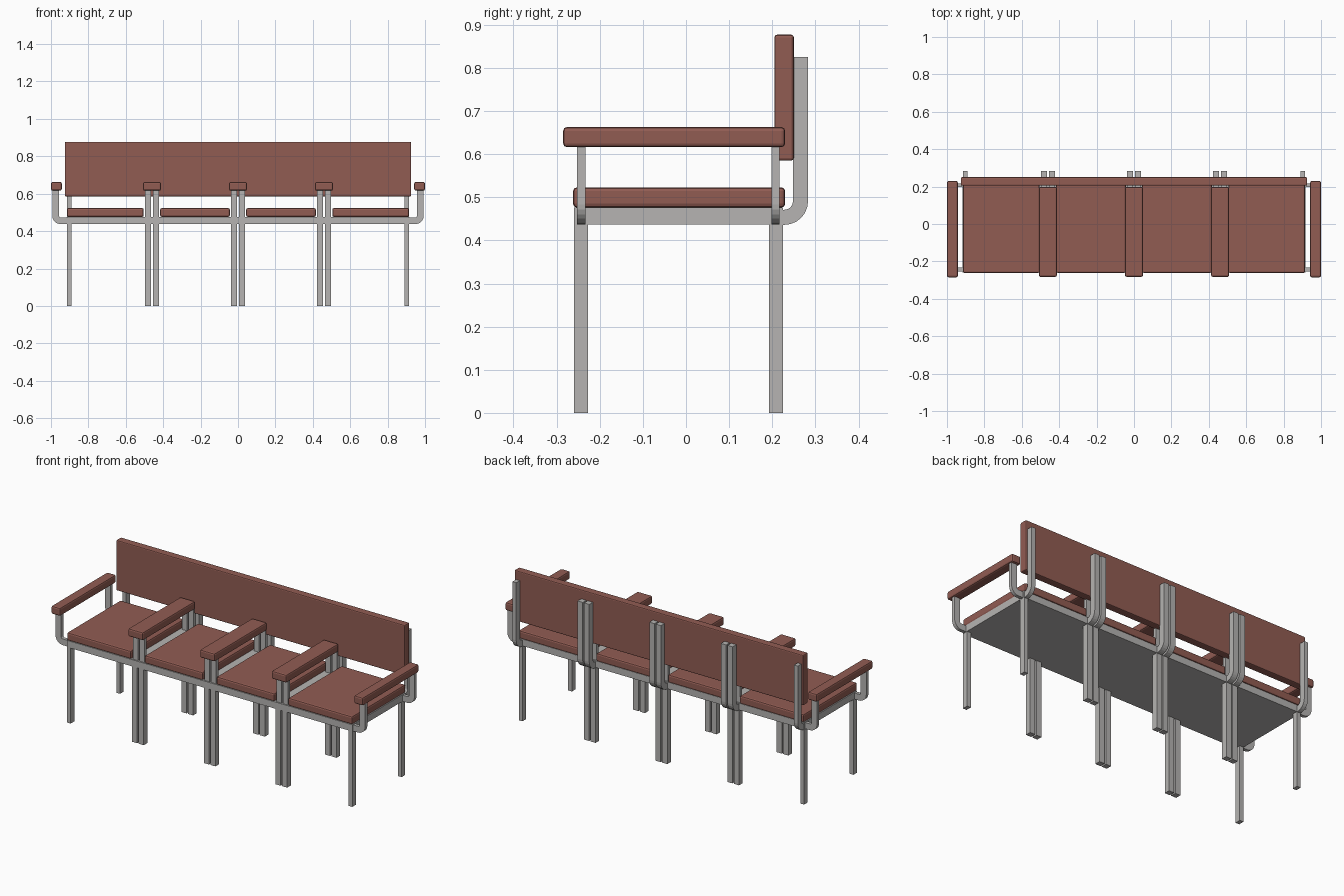
import bpy, bmesh, math

if "Cube" in bpy.data.objects:
    bpy.data.objects.remove(bpy.data.objects["Cube"])


def material(name, color):
    m = bpy.data.materials.new(name)
    m.diffuse_color = (*color, 1)
    m.use_nodes = True
    m.node_tree.nodes["Principled BSDF"].inputs["Base Color"].default_value = m.diffuse_color
    return m


WOOD = material("red brown wood", (0.285, 0.107, 0.086))
METAL = material("grey metal", (0.465, 0.455, 0.445))


def finish(name, bm, mat, bevel=0.0):
    bmesh.ops.recalc_face_normals(bm, faces=bm.faces)
    me = bpy.data.meshes.new(name)
    bm.to_mesh(me)
    bm.free()
    me.materials.append(mat)
    ob = bpy.data.objects.new(name, me)
    bpy.context.collection.objects.link(ob)
    if bevel:
        mod = ob.modifiers.new("rounded edges", 'BEVEL')
        mod.width = bevel
        mod.segments = 2
    return ob


def box(name, x, y, z, mat, bevel=0.0):
    """Box from (min, max) ranges."""
    bm = bmesh.new()
    bmesh.ops.create_cube(bm, size=1)
    for v in bm.verts:
        v.co = [lo + (c + 0.5) * (hi - lo) for c, (lo, hi) in zip(v.co, (x, y, z))]
    return finish(name, bm, mat, bevel)


def bent_bar(name, u0, u1, z0, z1, t, r, place, depth):
    """L-shaped bar with a rounded bend, extruded over the depth range."""
    arc = [-math.pi / 2 + math.pi / 2 * i / 6 for i in range(7)]
    cu, cz = u1 - r, z0 + r
    pts = [(u0, z0)]
    pts += [(cu + r * math.cos(a), cz + r * math.sin(a)) for a in arc]
    pts += [(u1, z1), (u1 - t, z1)]
    pts += [(cu + (r - t) * math.cos(a), cz + (r - t) * math.sin(a)) for a in reversed(arc)]
    pts += [(u0, z0 + t)]
    bm = bmesh.new()
    a, b = ([bm.verts.new(place(u, z, d)) for u, z in pts] for d in depth)
    bm.faces.new(a)
    bm.faces.new(b)
    for i in range(len(pts)):
        j = (i + 1) % len(pts)
        bm.faces.new((a[i], a[j], b[j], b[i]))
    return finish(name, bm, METAL)


LEG_Y = {"front": (-0.26, -0.227), "back": (0.192, 0.225)}
POST_Y = {"front": (-0.253, -0.233), "back": (0.198, 0.217)}
DIVIDERS = (-0.46, 0, 0.46)

# seat frame slab
box("seat_frame", (-0.916, 0.916), (-0.26, 0.225), (0.437, 0.476), METAL)

# four seat cushions and the long backrest
edges = [-0.915]
for c in DIVIDERS:
    edges += [c - 0.044, c + 0.044]
edges.append(0.915)
for lo, hi in zip(edges[::2], edges[1::2]):
    box("seat", (lo, hi), (-0.262, 0.23), (0.476, 0.523), WOOD, 0.009)
box("backrest", (-0.926, 0.926), (0.205, 0.25), (0.585, 0.877), WOOD, 0.006)

# x ranges of the legs and uprights: single at the ends, paired at dividers
pairs = [(c + s * 0.021 - 0.0165, c + s * 0.021 + 0.0165) for c in DIVIDERS for s in (-1, 1)]
ends = [(-0.915, -0.891), (0.891, 0.915)]
for xr in pairs + ends:
    for where, yr in LEG_Y.items():
        box(where + "_leg", xr, yr, (0, 0.45), METAL)
    bent_bar("back_upright", 0.2, 0.283, 0.436, 0.825, 0.035, 0.055,
             lambda u, z, d: (d, u, z), xr)

# posts and armrests between the seats
for xr in pairs:
    for where, yr in POST_Y.items():
        box(where + "_arm_post", xr, yr, (0.46, 0.62), METAL)
for c in DIVIDERS:
    box("middle_armrest", (c - 0.048, c + 0.048), (-0.283, 0.198), (0.616, 0.663), WOOD, 0.009)

# bent posts and armrests at both ends
for s in (-1, 1):
    for where, yr in POST_Y.items():
        bent_bar(where + "_end_arm_post", 0.9, 0.993, 0.437, 0.62, 0.036, 0.046,
                 lambda u, z, d: (s * u, d, z), yr)
    box("end_armrest", tuple(sorted((s * 0.942, s * 1.0))), (-0.285, 0.23),
        (0.616, 0.663), WOOD, 0.009)
